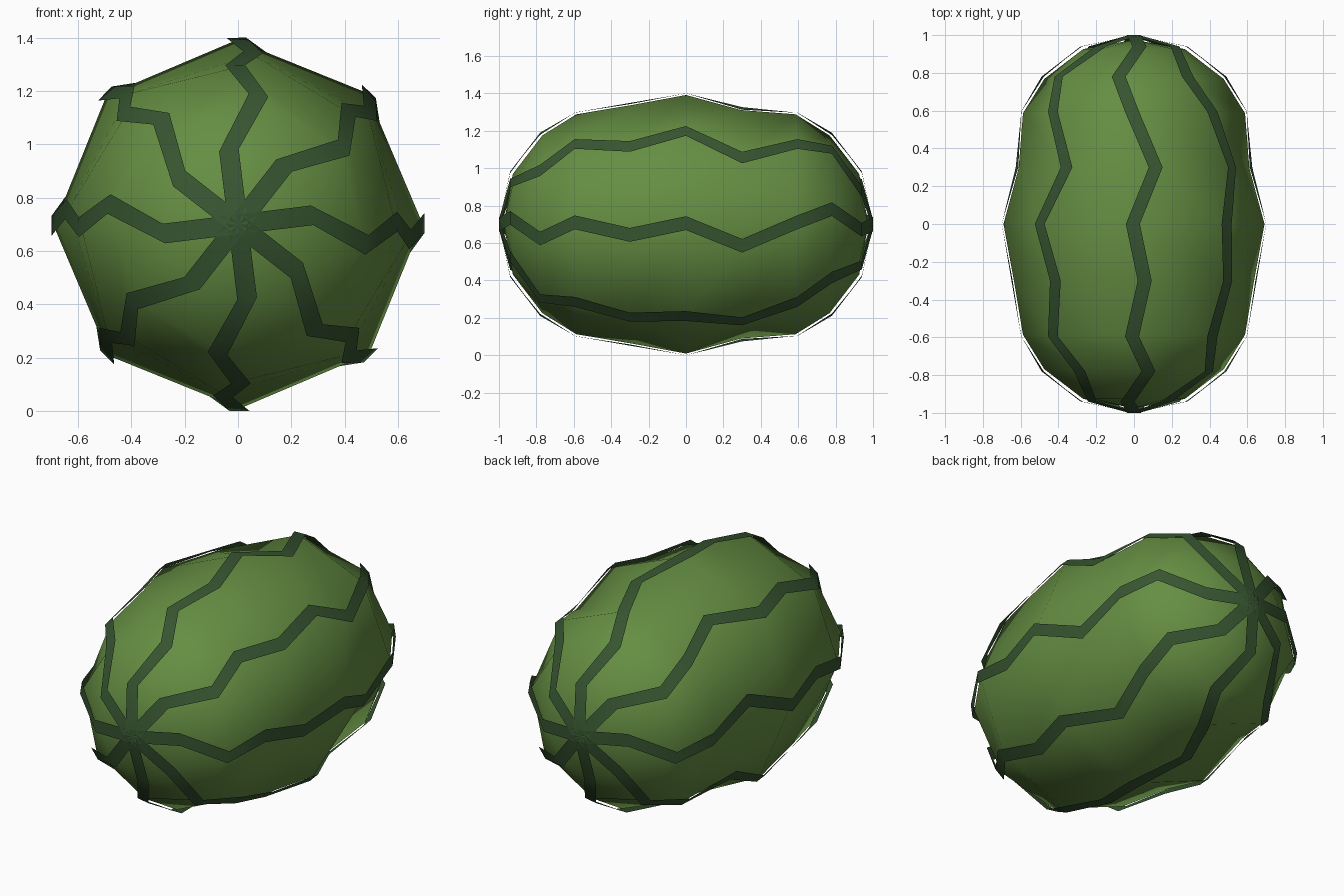
import bpy, bmesh, math
from mathutils import Vector

if "Cube" in bpy.data.objects:
    bpy.data.objects.remove(bpy.data.objects["Cube"])

SIDES = 8
CENTRE = 0.70
# rings from front to back: (y, radius, zigzag angle in degrees)
RINGS = [(-0.94, 0.28, 7), (-0.78, 0.49, -9), (-0.595, 0.597, 1),
         (-0.30, 0.648, -5), (0.0, 0.70, 0.5), (0.30, 0.63, -10.5),
         (0.595, 0.597, 1), (0.78, 0.49, 9.5), (0.94, 0.28, -6)]


def material(name, colour):
    m = bpy.data.materials.new(name)
    m.diffuse_color = (*colour, 1)
    m.use_nodes = True
    m.node_tree.nodes["Principled BSDF"].inputs["Base Color"].default_value = m.diffuse_color
    return m


def finish(bm, name, mat):
    me = bpy.data.meshes.new(name)
    bm.to_mesh(me)
    bm.free()
    for p in me.polygons:
        p.use_smooth = True
    me.materials.append(mat)
    ob = bpy.data.objects.new(name, me)
    bpy.context.collection.objects.link(ob)
    return ob


def point(r, angle, y):
    return Vector((r * math.cos(angle), y, CENTRE + r * math.sin(angle)))


light_green = material("rind green", (0.13, 0.27, 0.055))
dark_green = material("stripe dark green", (0.038, 0.09, 0.030))

# melon body: eight-sided rings that follow the zigzag, closed at both tips
bm = bmesh.new()
rows = []
for y, r, deg in RINGS:
    rows.append([bm.verts.new(point(r - 0.009, math.radians(deg) + math.tau * i / SIDES, y * 0.985))
                 for i in range(SIDES)])
front = bm.verts.new((0, -0.975, CENTRE))
back = bm.verts.new((0, 0.975, CENTRE))
for i in range(SIDES):
    j = (i + 1) % SIDES
    bm.faces.new((front, rows[0][i], rows[0][j]))
    bm.faces.new((back, rows[-1][j], rows[-1][i]))
    for a, b in zip(rows, rows[1:]):
        bm.faces.new((a[i], b[i], b[j], a[j]))
bmesh.ops.recalc_face_normals(bm, faces=bm.faces)
finish(bm, "melon_body", light_green)

# zigzag stripes: thin ribbons running from tip to tip
path = [(-1.0, 0.0, 0)] + RINGS + [(1.0, 0.0, 0)]
HALF = 0.037
for i in range(SIDES):
    bm = bmesh.new()
    base = math.tau * i / SIDES
    pairs = []
    for y, r, deg in path:
        a = base + math.radians(deg)
        side = Vector((-math.sin(a), 0, math.cos(a))) * HALF
        p = point(r, a, y)
        pairs.append((bm.verts.new(p - side), bm.verts.new(p + side)))
    for (a, b), (c, d) in zip(pairs, pairs[1:]):
        bm.faces.new((a, c, d, b))
    # make every ribbon face outwards
    bm.normal_update()
    for f in bm.faces:
        if f.normal.dot(f.calc_center_median() - Vector((0, 0, CENTRE))) < 0:
            f.normal_flip()
    finish(bm, f"stripe_{i + 1}", dark_green)
